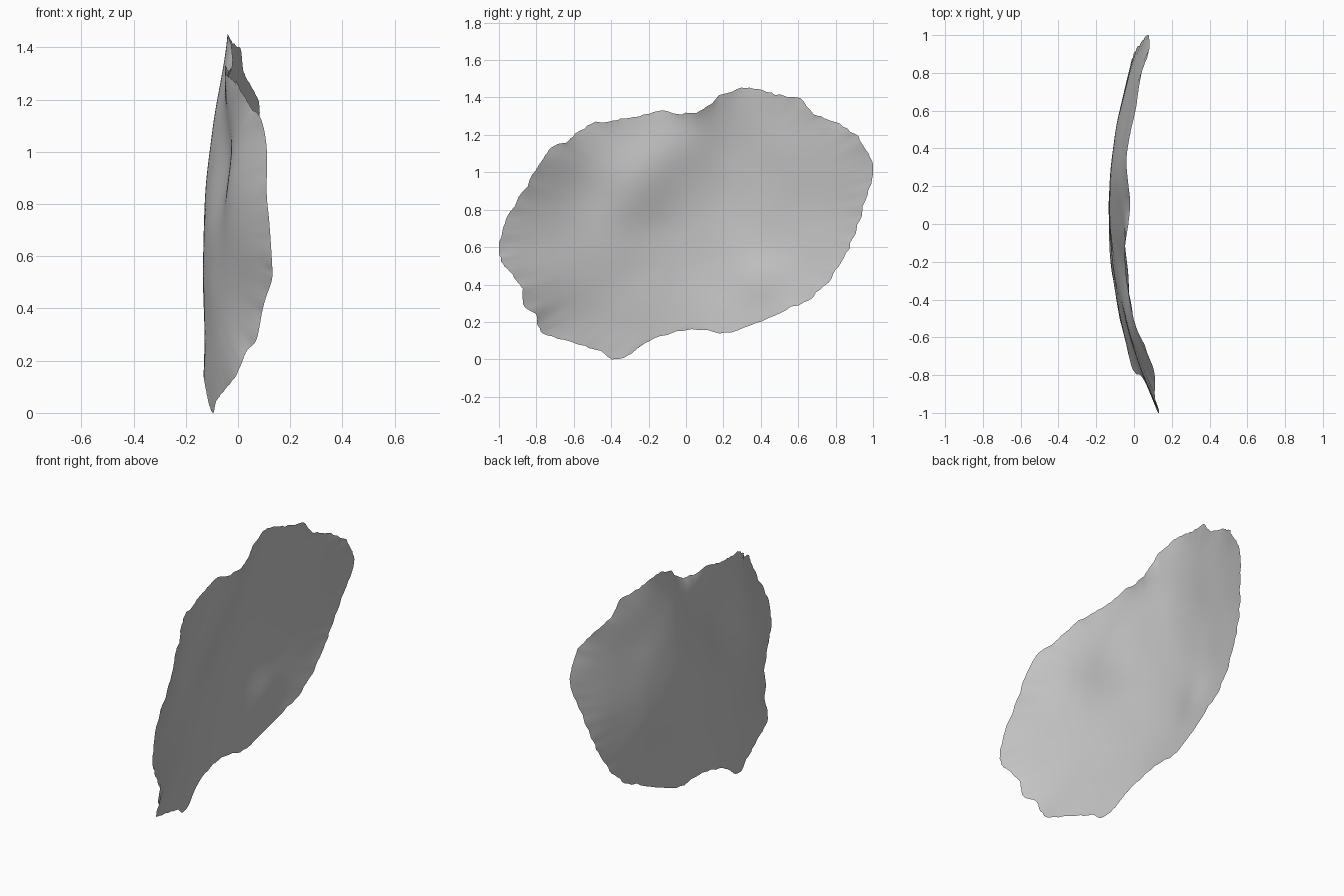
import bpy
import bmesh
import math
from mathutils import Vector, noise

cube = bpy.data.objects.get("Cube")
if cube:
    bpy.data.objects.remove(cube, do_unlink=True)

# Rim of the curved flake in hundredths: along y, height z, depth x
RIM = [
    (-100, 58, 13), (-97, 73, 12), (-91, 84, 11), (-80, 101, 11),
    (-73, 112, 9), (-63, 117, 5), (-55, 124, 1), (-40, 128, -2),
    (-30, 129, -4), (-15, 133, -5), (0, 131, -3), (11, 135, -2),
    (21, 142, -3), (34, 145, -4), (48, 142, -2), (61, 139, 1),
    (68, 131, 2), (80, 127, 4), (92, 119, 8), (98, 108, 8),
    (100, 99, 7), (95, 82, 3), (90, 67, 0), (83, 52, -2),
    (74, 39, -4), (60, 29, -6), (40, 21, -9), (21, 14, -11),
    (3, 16, -13), (-12, 13, -13), (-24, 7, -12), (-35, 0, -10),
    (-48, 5, -8), (-60, 9, -5), (-76, 14, -1), (-80, 23, 3),
    (-86, 28, 7), (-90, 42, 10), (-98, 51, 13),
]
# Gentle swellings and dips: y, z, height, radius
SWELLS = [(-0.27, 0.98, 0.055, 0.25), (-0.08, 1.15, 0.02, 0.18),
          (-0.56, 0.95, -0.03, 0.22), (0.4, 0.4, 0.016, 0.13),
          (0.62, 1.1, 0.01, 0.2)]
CENTRE = Vector((-0.135, 0.1, 0.68))
STEPS = 6
RINGS = 40


def spline(a, b, c, d, t):
    """Smooth curve from b to c."""
    return b + 0.5 * t * (c - a + t * (2 * a - 5 * b + 4 * c - d
                                       + t * (3 * (b - c) + d - a)))


def rim_points():
    """Smooth closed rim."""
    pts = [Vector((x, y, z)) / 100 for y, z, x in RIM]
    n = len(pts)
    result = []
    for i in range(n):
        quad = [pts[(i + k) % n] for k in (-1, 0, 1, 2)]
        for s in range(STEPS):
            result.append(spline(*quad, s / STEPS))
    return result


def soften(loop):
    """Average each point of a closed loop with its neighbours."""
    n = len(loop)
    return [(loop[i - 1] + loop[i] + loop[(i + 1) % n]) / 3 for i in range(n)]


def surface_point(rim, r):
    """Point on the dished sheet, r running from the centre to the rim."""
    p = CENTRE.lerp(rim, r)
    p.x = CENTRE.x + (rim.x - CENTRE.x) * r ** 1.9
    fade = 1 - r ** 5
    for y, z, height, radius in SWELLS:
        d2 = (p.y - y) ** 2 + (p.z - z) ** 2
        p.x += fade * height * math.exp(-d2 / radius ** 2)
    p.x += fade * 0.005 * noise.noise(Vector((0, p.y, p.z)) * 4)
    # Chips grow only close to the rim
    outward = Vector((0, p.y - CENTRE.y, p.z - CENTRE.z)).normalized()
    chip = noise.noise(rim * 17) + 0.6 * noise.noise(rim * 38)
    p += outward * 0.014 * chip * r ** 12
    p.z = max(p.z, 0)
    p.y = min(max(p.y, -1), 1)
    return p


# Flake: rings built inwards from the rim, each softer than the last
bm = bmesh.new()
loop = rim_points()
count = len(loop)
outer = None
for ring in range(RINGS, 0, -1):
    inner = [bm.verts.new(surface_point(p, ring / RINGS)) for p in loop]
    if outer:
        for i in range(count):
            j = (i + 1) % count
            bm.faces.new((inner[i], inner[j], outer[j], outer[i]))
    outer = inner
    for _ in range(6):
        loop = soften(loop)
middle = bm.verts.new(surface_point(loop[0], 0))
for i in range(count):
    bm.faces.new((middle, outer[(i + 1) % count], outer[i]))

# Make the hollow side the outward face
bmesh.ops.recalc_face_normals(bm, faces=bm.faces[:])
if sum(f.normal.x for f in bm.faces) < 0:
    bmesh.ops.reverse_faces(bm, faces=bm.faces[:])
for face in bm.faces:
    face.smooth = True

mesh = bpy.data.meshes.new("curved_flake")
bm.to_mesh(mesh)
bm.free()
flake = bpy.data.objects.new("curved_flake", mesh)
bpy.context.collection.objects.link(flake)

# Plain grey surface
grey = bpy.data.materials.new("plain_grey")
grey.use_nodes = True
colour = (0.57, 0.57, 0.57, 1)
grey.diffuse_color = colour
shader = next(n for n in grey.node_tree.nodes if n.type == "BSDF_PRINCIPLED")
shader.inputs["Base Color"].default_value = colour
mesh.materials.append(grey)
